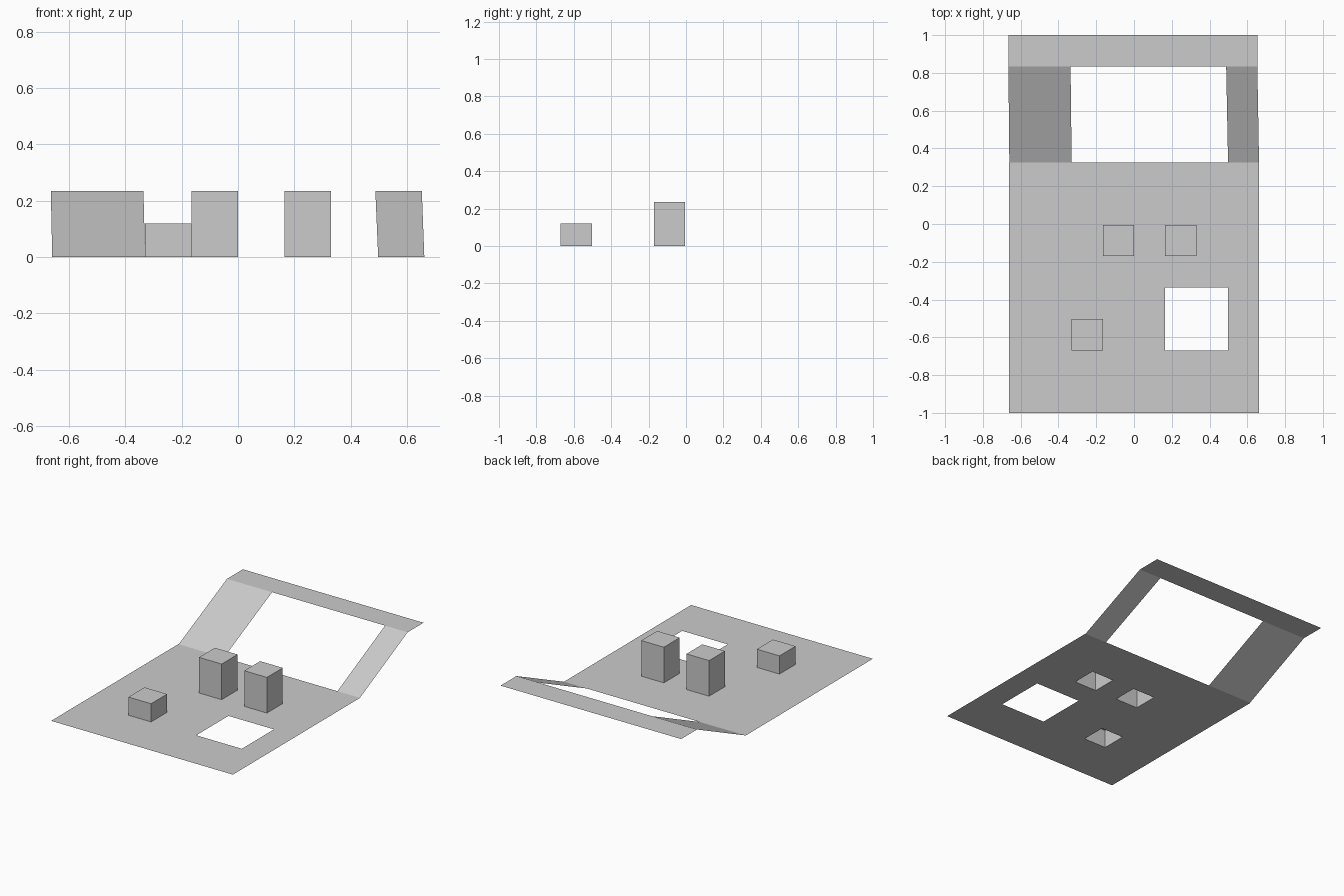
import bpy

if "Cube" in bpy.data.objects:
    bpy.data.objects.remove(bpy.data.objects["Cube"])

H = 0.235          # height of the upper ledge and tall blocks
EDGE, FOLD = 0.325, 0.835


def make(name, verts, faces):
    mesh = bpy.data.meshes.new(name)
    mesh.from_pydata(verts, [], faces)
    mesh.update()
    obj = bpy.data.objects.new(name, mesh)
    bpy.context.collection.objects.link(obj)
    return obj


# Block footprints (x0, x1, y0, y1, height) and the floor opening
blocks = {
    "tall_block_left": (-0.165, 0.0, -0.17, -0.005, H),
    "tall_block_right": (0.165, 0.33, -0.17, -0.005, H),
    "low_block": (-0.33, -0.165, -0.67, -0.503, 0.12),
}
openings = [b[:4] for b in blocks.values()] + [(0.165, 0.497, -0.67, -0.335)]

# Floor sheet: a grid with open cells under the blocks and at the opening
xs = sorted({-0.663, 0.663} | {v for o in openings for v in o[:2]})
ys = sorted({-1.0, EDGE} | {v for o in openings for v in o[2:]})
n = len(xs)
cells = []
for j in range(len(ys) - 1):
    for i in range(n - 1):
        cx, cy = (xs[i] + xs[i + 1]) / 2, (ys[j] + ys[j + 1]) / 2
        if not any(a < cx < b and c < cy < d for a, b, c, d in openings):
            k = j * n + i
            cells.append((k, k + 1, k + n + 1, k + n))
make("floor", [(x, y, 0) for y in ys for x in xs], cells)

# Blocks: four walls and a top, open below
for name, (x0, x1, y0, y1, h) in blocks.items():
    ring = [(x0, y0), (x1, y0), (x1, y1), (x0, y1)]
    walls = [(i, (i + 1) % 4, (i + 1) % 4 + 4, i + 4) for i in range(4)]
    make(name, [(x, y, z) for z in (0, h) for x, y in ring],
         walls + [(4, 5, 6, 7)])

# Sloped strips either side of the large gap: bottom and top x ranges
for name, b0, b1, t0, t1 in (("slope_left", -0.66, -0.33, -0.665, -0.336),
                             ("slope_right", 0.498, 0.662, 0.488, 0.653)):
    make(name, [(b0, EDGE, 0), (b1, EDGE, 0), (t1, FOLD, H), (t0, FOLD, H)],
         [(0, 1, 2, 3)])

# Upper ledge
make("upper_ledge", [(-0.665, FOLD, H), (0.653, FOLD, H),
                     (0.653, 1, H), (-0.665, 1, H)], [(0, 1, 2, 3)])
